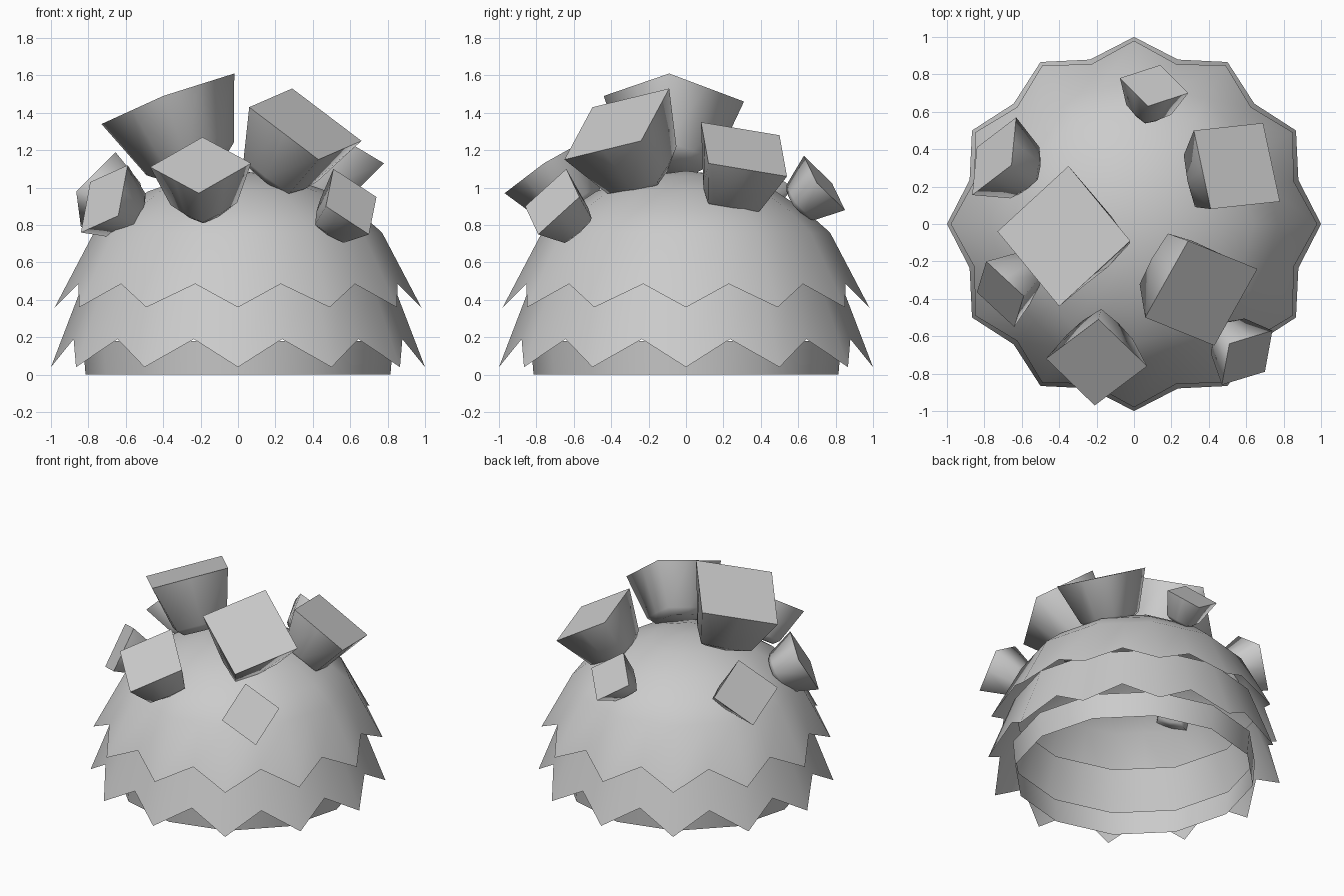
import bpy, bmesh, math
from mathutils import Vector

if "Cube" in bpy.data.objects:
    bpy.data.objects.remove(bpy.data.objects["Cube"], do_unlink=True)

SIDES = 12
grey = bpy.data.materials.new("plain_grey")
grey.use_nodes = True
colour = (0.6, 0.6, 0.6, 1)
grey.diffuse_color = colour
grey.node_tree.nodes["Principled BSDF"].inputs["Base Color"].default_value = colour


def finish(bm, name, angle):
    mesh = bpy.data.meshes.new(name)
    bm.to_mesh(mesh)
    bm.free()
    mesh.materials.append(grey)
    obj = bpy.data.objects.new(name, mesh)
    bpy.context.collection.objects.link(obj)
    bpy.ops.object.select_all(action='DESELECT')
    obj.select_set(True)
    bpy.context.view_layer.objects.active = obj
    bpy.ops.object.shade_smooth_by_angle(angle=math.radians(angle))


def bridge(bm, a, b):
    n = len(a)
    for i in range(n):
        bm.faces.new((a[i], a[(i + 1) % n], b[(i + 1) % n], b[i]))


def shell(name, profile, notch=None):
    """Twelve-sided open shell, from the bottom up; notch cuts teeth in its rim."""
    bm = bmesh.new()
    last = None
    for r, z in profile:
        ring = []
        for i in range(2 * SIDES):
            rad, h = r, z
            if i % 2:
                if notch and last is None:
                    rad, h = notch
                rad *= math.cos(math.pi / SIDES)
            a = math.pi * i / SIDES
            ring.append(bm.verts.new((rad * math.cos(a), rad * math.sin(a), h)))
        if last:
            bridge(bm, last, ring)
        last = ring
    # A ring of no radius closes to a point
    bmesh.ops.remove_doubles(bm, verts=bm.verts[:], dist=0.0005)
    finish(bm, name, 50)


def flared_cup(name, p1, p2, p3):
    """Square-topped cup narrowing to its base, from three corners of its top."""
    p1, p2, p3 = Vector(p1), Vector(p2), Vector(p3)
    centre = (p1 + p3) / 2
    edge = ((p2 - p1).length + (p3 - p2).length) / 2
    u, v = p1 - centre, p2 - centre
    normal = u.cross(v).normalized()
    if normal.dot(centre - Vector((0, 0, 0.5))) < 0:
        normal.negate()
    bm = bmesh.new()
    corners = [u, v, -u, -v]
    spokes = []
    for i in range(4):
        spokes += [corners[i], (corners[i] + corners[(i + 1) % 4]) / 2]
    last = [bm.verts.new(centre + s) for s in spokes]
    bm.faces.new(last)
    # Shoulder of the base, then its smaller underside
    for depth, scale, bulge in ((0.64, 0.66, 1.08), (0.73, 0.5, 1.15)):
        ring_centre = centre - normal * depth * edge
        ring = [bm.verts.new(ring_centre + s * scale * (bulge if i % 2 else 1))
                for i, s in enumerate(spokes)]
        bridge(bm, last, ring)
        last = ring
    bm.faces.new(last)
    bmesh.ops.recalc_face_normals(bm, faces=bm.faces[:])
    finish(bm, name, 97)


# Body: base wall, toothed lower skirt, dome with toothed rim
shell("base_wall", [(0.815, 0), (0.83, 0.18)])
shell("lower_skirt", [(1.0, 0.04), (0.82, 0.51)], notch=(0.942, 0.19))
shell("dome", [(0.98, 0.36), (0.77, 0.76), (0.64, 0.875), (0.48, 0.98),
               (0.25, 1.06), (0, 1.09)], notch=(0.915, 0.485))

# Cups growing out of the dome
flared_cup("top_cup", (-.73, -.04, 1.34), (-.35, .31, 1.46), (-.02, -.09, 1.61))
flared_cup("front_left_cup", (.06, -.5, 1.43), (.29, -.09, 1.53), (.66, -.24, 1.25))
flared_cup("front_cup", (-.47, -.72, 1.11), (-.19, -.51, 1.27), (.07, -.76, 1.13))
flared_cup("left_cup", (.41, .08, 1.35), (.32, .5, 1.28), (.69, .54, 1.06))
flared_cup("small_front_left_cup", (.51, -.64, 1.1), (.74, -.57, .95), (.7, -.79, .75))
flared_cup("small_right_cup", (-.79, -.2, 1.03), (-.59, -.385, 1.12), (-.64, -.55, .85))
flared_cup("back_right_cup", (-.655, .315, 1.19), (-.865, .155, .98), (-.84, .41, .79))
flared_cup("small_back_cup", (.075, .63, 1.17), (.29, .7, 1.025), (.14, .85, .88))
